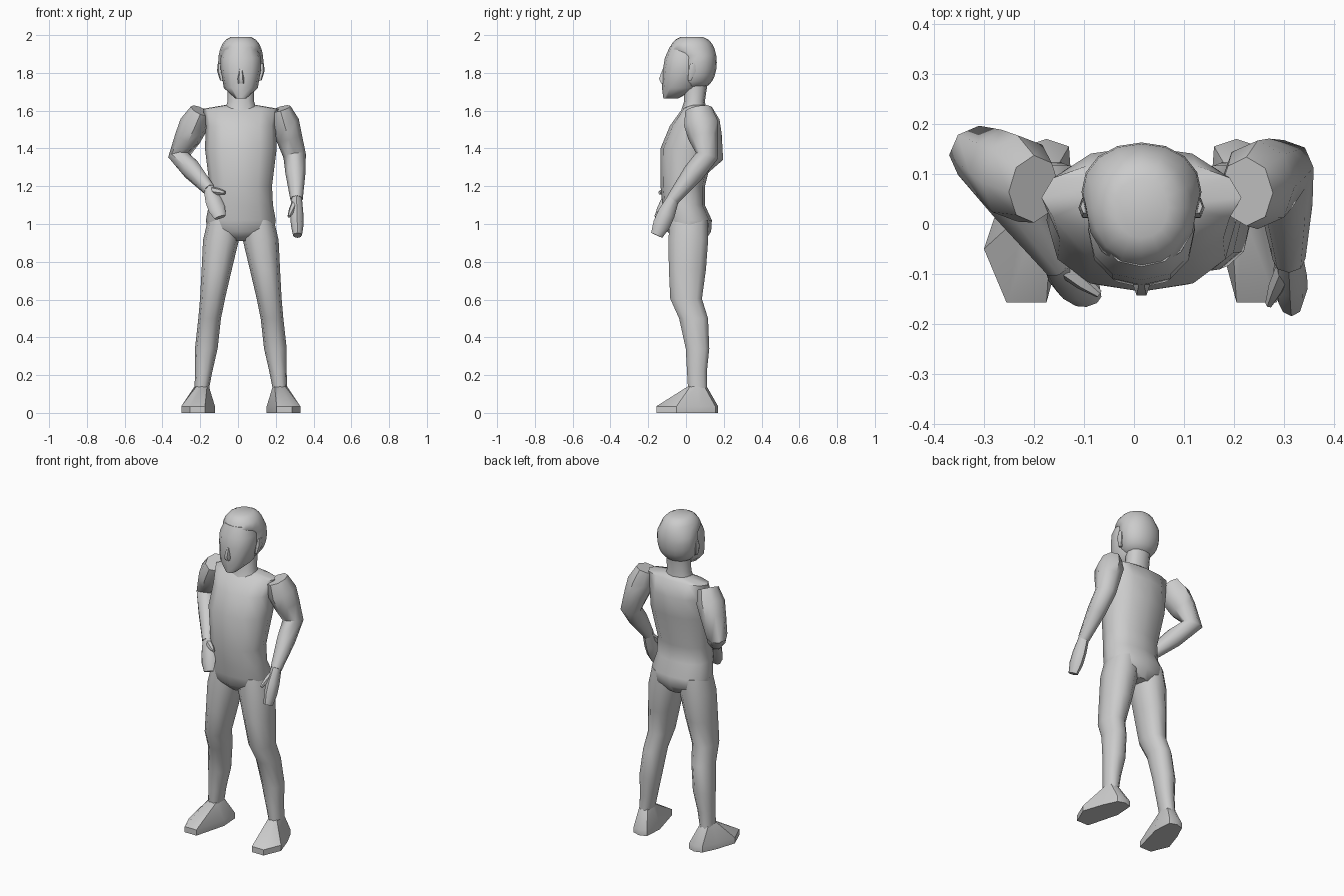
import bpy, bmesh, math
from mathutils import Vector

cube = bpy.data.objects.get("Cube")
if cube:
    bpy.data.objects.remove(cube, do_unlink=True)

center_line = 0.015

clay = bpy.data.materials.new("light_grey")
clay.use_nodes = True
clay.diffuse_color = (0.6, 0.6, 0.6, 1)
clay.node_tree.nodes["Principled BSDF"].inputs["Base Color"].default_value = clay.diffuse_color


def loft(name, rings, crease=50):
    """Skin a list of point rings, close both ends, shade smooth."""
    bm = bmesh.new()
    rows = [[bm.verts.new(point) for point in ring] for ring in rings]
    for lower, upper in zip(rows, rows[1:]):
        for i in range(len(lower)):
            bm.faces.new((lower[i - 1], lower[i], upper[i], upper[i - 1]))
    bm.faces.new(rows[0])
    bm.faces.new(rows[-1])
    bmesh.ops.recalc_face_normals(bm, faces=bm.faces)
    mesh = bpy.data.meshes.new(name)
    bm.to_mesh(mesh)
    bm.free()
    mesh.materials.append(clay)
    part = bpy.data.objects.new(name, mesh)
    bpy.context.collection.objects.link(part)
    bpy.ops.object.select_all(action='DESELECT')
    part.select_set(True)
    bpy.context.view_layer.objects.active = part
    bpy.ops.object.shade_smooth_by_angle(angle=math.radians(crease))


def circle(sides):
    """Unit circle as cosine and sine pairs."""
    turns = [math.tau * i / sides for i in range(sides)]
    return [(math.cos(turn), math.sin(turn)) for turn in turns]


def level(z, half, front, back, x=0, sides=12, squareness=1.15):
    """Horizontal rounded ring, offset x from the centre line."""
    def squared(value):
        return math.copysign(abs(value) ** (1 / squareness), value)
    middle, depth = (front + back) / 2, (back - front) / 2
    return [(center_line + x + half * squared(c), middle + depth * squared(s), z)
            for c, s in circle(sides)]


def along(joints, t):
    """Point on the chain of joints, one unit of t per bone."""
    bone = min(int(t), len(joints) - 2)
    return Vector(joints[bone]).lerp(Vector(joints[bone + 1]), t - bone)


def limb(name, joints, profile, sides=8):
    """Tube along joints; profile holds (t, width radius, depth radius)."""
    points = [along(joints, t) for t, width, depth in profile]
    rings = []
    for k, (t, width, depth) in enumerate(profile):
        ahead, behind = points[min(k + 1, len(points) - 1)], points[max(k - 1, 0)]
        tangent = (ahead - behind).normalized()
        across = (Vector((1, 0, 0)) - tangent * tangent.x).normalized()
        normal = tangent.cross(across)
        rings.append([points[k] + across * width * c + normal * depth * s
                      for c, s in circle(sides)])
    loft(name, rings)


# Torso from collar to crotch
loft("torso", [
    level(z=1.63, half=.08, front=.02, back=.1),
    level(z=1.61, half=.2, front=-.02, back=.125),
    level(z=1.52, half=.185, front=-.085, back=.155),
    level(z=1.4, half=.19, front=-.135, back=.15),
    level(z=1.2, half=.165, front=-.135, back=.1),
    level(z=1.1, half=.17, front=-.125, back=.1),
    level(z=1.02, half=.185, front=-.11, back=.137),
    level(z=.96, half=.175, front=-.1, back=.133),
    level(z=.91, half=.07, front=-.05, back=.1),
])

# Neck
loft("neck", [
    level(z=1.59, half=.09, front=-.03, back=.11),
    level(z=1.65, half=.07, front=-.01, back=.1),
    level(z=1.75, half=.07, front=-.01, back=.115),
])

# Face from chin to forehead
loft("face", [
    level(z=1.665, half=.03, front=-.12, back=-.04),
    level(z=1.72, half=.09, front=-.127, back=.06),
    level(z=1.82, half=.107, front=-.122, back=.1),
    level(z=1.88, half=.107, front=-.112, back=.1),
    level(z=1.94, half=.085, front=-.085, back=.09),
])

# Hair cap: an egg whose front is cut back below the hairline
skull_middle, skull_height, skull_depth, hairline = 1.855, .14, .13, 1.92
hair = []
for degrees in range(-75, 90, 15):
    tilt = math.radians(degrees)
    z = skull_middle + skull_height * math.sin(tilt)
    spread = math.cos(tilt) ** .6
    reach = spread * skull_depth
    front = .03 - reach if z > hairline else max(-.035, .03 - reach)
    hair.append(level(z, half=.12 * spread, front=front, back=.033 + reach,
                      sides=16, squareness=1.05))
loft("hair", hair, crease=60)

# Nose
loft("nose", [
    level(z=1.82, half=.01, front=-.125, back=-.09, sides=6),
    level(z=1.77, half=.018, front=-.146, back=-.09, sides=6),
    level(z=1.745, half=.02, front=-.135, back=-.09, sides=6),
])

# Leg bones and flesh: (t, half width, forward reach, backward reach)
leg_bones = [(.09, .01, 1.02), (.165, .02, .5), (.21, .06, .1)]
leg_flesh = [(0, .085, .1, .11), (.2, .095, .11, .11), (.5, .08, .11, .095),
             (.8, .066, .105, .07), (1, .06, .06, .1), (1.4, .06, .04, .09),
             (1.7, .046, .045, .065), (2, .036, .05, .055)]

# Foot outline as seen from above, left side, starting at the outer edge
sole = [(.275, .07), (.235, .155), (.19, .17), (.145, .155),
        (.137, .04), (.19, -.157), (.27, -.157), (.315, -.05)]

for side, label in ((1, "left"), (-1, "right")):
    rings = []
    for t, half, ahead, behind in leg_flesh:
        x, y, z = along(leg_bones, t)
        rings.append(level(z, half, y - ahead, y + behind, x=side * x, sides=10))
    loft(label + "_leg", rings)

    # The foot rises from a flat sole to the ankle
    def outline(z):
        return [(center_line + side * x, y, z) for x, y in sole]
    ankle = level(z=.14, half=.038, front=.01, back=.11, x=side * .207, sides=8)
    if side < 0:
        ankle = [ankle[(4 - i) % len(ankle)] for i in range(len(ankle))]
    loft(label + "_foot", [outline(0), outline(.035), ankle], crease=40)

    # Ear
    loft(label + "_ear", [
        level(z=1.76, half=.01, front=.01, back=.03, x=side * .1, sides=6),
        level(z=1.81, half=.016, front=.01, back=.055, x=side * .11, sides=6),
        level(z=1.85, half=.012, front=.02, back=.05, x=side * .11, sides=6),
    ])


def arm(label, shoulder, elbow, wrist, fingertip, thumb_tip, palm_width, palm_depth):
    """Arm with bulging upper arm and forearm, a flat hand and a thumb."""
    limb(label + "_arm", [shoulder, elbow, wrist],
         [(0, .055, .07), (.3, .077, .09), (.6, .07, .08),
          (1, .06, .06), (1.4, .053, .056), (2, .033, .035)])
    limb(label + "_hand", [wrist, fingertip],
         [(-.1, .028, .03), (.4, palm_width, palm_depth),
          (.7, palm_width, palm_depth), (1, palm_width * .7, palm_depth * .7)])
    limb(label + "_thumb", [wrist, thumb_tip],
         [(0, .02, .02), (.6, .017, .018), (1, .008, .01)], sides=6)


# Left arm hangs with the forearm forward, right hand rests at the hip
arm("left", shoulder=(.225, .065, 1.61), elbow=(.3, .11, 1.36), wrist=(.31, -.07, 1.13),
    fingertip=(.315, -.155, .94), thumb_tip=(.27, -.16, 1.04),
    palm_width=.034, palm_depth=.046)
arm("right", shoulder=(-.2, .07, 1.6), elbow=(-.31, .14, 1.36), wrist=(-.15, -.08, 1.18),
    fingertip=(-.095, -.15, 1.035), thumb_tip=(-.07, -.14, 1.165),
    palm_width=.045, palm_depth=.025)
